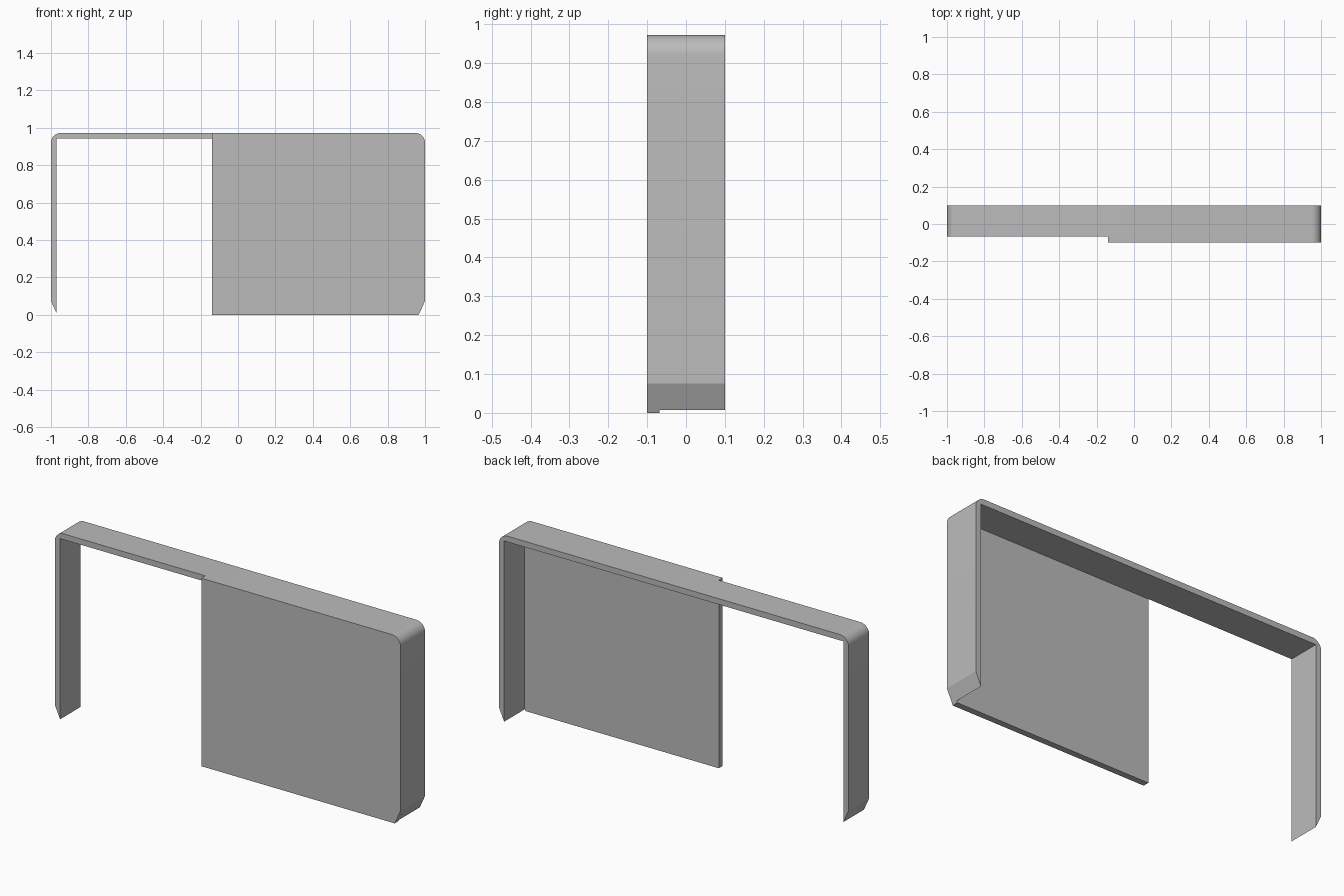
import bpy
import math

cube = bpy.data.objects.get("Cube")
if cube:
    bpy.data.objects.remove(cube, do_unlink=True)

W, TOP, T, R = 1.0, 0.972, 0.03, 0.05   # half width, height, wall, corner radius
FRONT, PLATE_BACK, BACK = -0.1, -0.068, 0.1
CHAMFER_Z, TIP_Z, EDGE_X = 0.075, 0.008, -0.14

grey = bpy.data.materials.new("Plain grey")
grey.use_nodes = True
colour = (0.5, 0.5, 0.5, 1)
grey.diffuse_color = colour
grey.node_tree.nodes["Principled BSDF"].inputs["Base Color"].default_value = colour


def corner(side, steps=10):
    """Rounded top corner, from the side wall up to the top."""
    angles = [math.pi / 2 * i / steps for i in range(steps + 1)]
    return [(side * (W - R + R * math.cos(a)), TOP - R + R * math.sin(a)) for a in angles]


def extrude(name, profile, y0, y1):
    """Extrude an x-z outline from y0 to y1."""
    n = len(profile)
    verts = [(x, y, z) for y in (y0, y1) for x, z in profile]
    faces = [tuple(range(n)), tuple(reversed(range(n, 2 * n)))]
    faces += [(i, i + n, (i + 1) % n + n, (i + 1) % n) for i in range(n)]
    mesh = bpy.data.meshes.new(name)
    mesh.from_pydata(verts, [], faces)
    mesh.materials.append(grey)
    obj = bpy.data.objects.new(name, mesh)
    bpy.context.collection.objects.link(obj)
    bpy.ops.object.select_all(action="DESELECT")
    obj.select_set(True)
    bpy.context.view_layer.objects.active = obj
    bpy.ops.object.mode_set(mode="EDIT")
    bpy.ops.mesh.select_all(action="SELECT")
    bpy.ops.mesh.normals_make_consistent(inside=False)
    bpy.ops.object.mode_set(mode="OBJECT")
    bpy.ops.object.shade_smooth_by_angle(angle=math.radians(20))
    return obj


# Thin arched band: two legs with pointed feet joined by the top
inner = W - T
outline = [(inner, TIP_Z), (W, CHAMFER_Z)] + corner(1)
outline += corner(-1)[::-1] + [(-W, CHAMFER_Z), (-inner, TIP_Z)]
outline += [(-inner, TOP - T), (inner, TOP - T)]
extrude("frame_band", outline, PLATE_BACK, BACK)

# Front panel closing the left part of the frame
panel = [(EDGE_X, 0), (inner - 0.004, 0), (W, CHAMFER_Z)] + corner(1) + [(EDGE_X, TOP)]
extrude("front_panel", panel, FRONT, PLATE_BACK)
